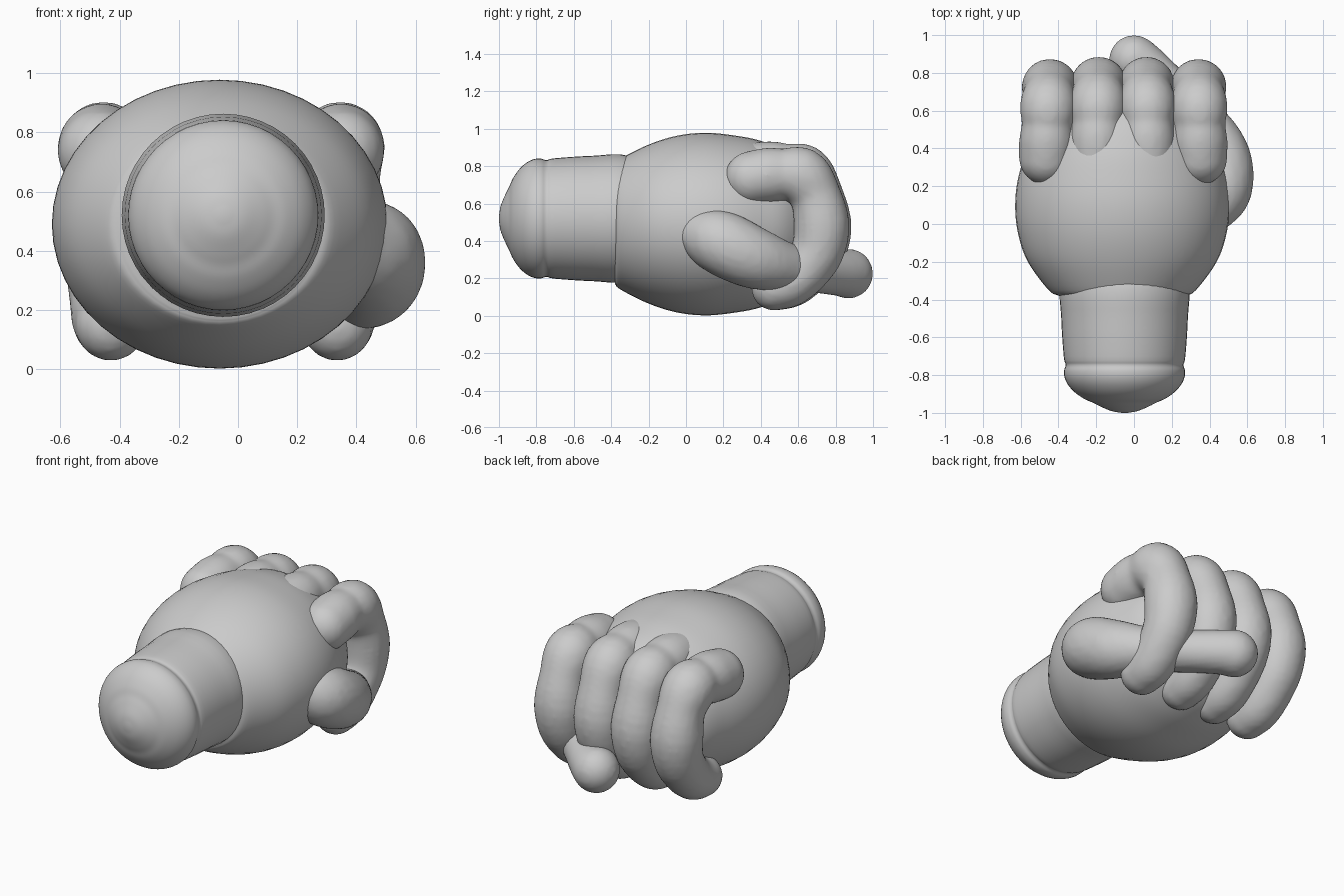
import bpy, bmesh, math
from mathutils import Vector, Matrix

cube = bpy.data.objects.get("Cube")
if cube:
    bpy.data.objects.remove(cube, do_unlink=True)

clay = bpy.data.materials.new("clay grey")
clay.use_nodes = True
GREY = (0.6, 0.6, 0.6, 1)
clay.diffuse_color = GREY
clay.node_tree.nodes["Principled BSDF"].inputs["Base Color"].default_value = GREY


def finish(name, bm):
    mesh = bpy.data.meshes.new(name)
    bmesh.ops.recalc_face_normals(bm, faces=bm.faces)
    for f in bm.faces:
        f.smooth = True
    bm.to_mesh(mesh)
    bm.free()
    mesh.materials.append(clay)
    obj = bpy.data.objects.new(name, mesh)
    bpy.context.collection.objects.link(obj)
    return obj


def spline(points, t):
    """Catmull-Rom value at t in 0..1 along the points."""
    pts = [Vector(p) for p in points]
    pts = [2 * pts[0] - pts[1]] + pts + [2 * pts[-1] - pts[-2]]
    pos = t * (len(points) - 1)
    i = min(int(pos), len(points) - 2)
    u = pos - i
    a, b, c, d = pts[i:i + 4]
    return 0.5 * (2 * b + (c - a) * u + (2 * a - 5 * b + 4 * c - d) * u * u
                  + (3 * b - a - 3 * c + d) * u ** 3)


def lathe(name, profile, cx, cz, sides=48):
    """Elliptical rings (y, rx, rz) swept along y, closed at both ends."""
    bm = bmesh.new()
    rings = []
    for y, rx, rz in profile:
        rings.append([bm.verts.new((cx + rx * math.cos(a), y, cz + rz * math.sin(a)))
                      for a in (math.tau * i / sides for i in range(sides))])
    for r0, r1 in zip(rings, rings[1:]):
        for i in range(sides):
            j = (i + 1) % sides
            bm.faces.new((r0[i], r0[j], r1[j], r1[i]))
    bm.faces.new(rings[0])
    bm.faces.new(rings[-1])
    return finish(name, bm)


def digit(name, path, steps=40):
    """Fleshy digit from (x, y, z, radius) points, fused into one skin."""
    bm = bmesh.new()
    for k in range(steps + 1):
        p = spline(path, k / steps)
        bmesh.ops.create_uvsphere(bm, u_segments=20, v_segments=12, radius=p[3],
                                  matrix=Matrix.Translation(p.to_3d()))
    obj = finish(name, bm)
    remesh = obj.modifiers.new("skin", 'REMESH')
    remesh.mode = 'VOXEL'
    remesh.voxel_size = 0.016
    remesh.use_smooth_shade = True
    soft = obj.modifiers.new("soften", 'SMOOTH')
    soft.iterations = 5
    return obj


# Wrist stump with a rolled rim and a domed end
wrist = [(-1.0, .015), (-.99, .07), (-.965, .13), (-.945, .17), (-.925, .215),
         (-.89, .265), (-.85, .3), (-.81, .318), (-.775, .32), (-.745, .312),
         (-.7, .322), (-.5, .335), (-.3, .333), (-.1, .2)]
wrist_rings = [spline(wrist, i / 52) for i in range(53)]
lathe("wrist", [(p[0], p[1], p[1]) for p in wrist_rings], -.05, .52)

# Rounded palm
palm = [(-.38, .335, .32), (-.35, .39, .35), (-.2, .5, .425), (-.05, .552, .472),
        (.1, .567, .488), (.25, .55, .475), (.4, .5, .445), (.55, .42, .38),
        (.68, .25, .24), (.72, .03, .03)]
lathe("palm", [spline(palm, i / 45) for i in range(46)], -.062, .49)

# Curled fingers, swollen between the joints; lift raises the inner knuckles
bend = [(.35, .735, .145), (.44, .75, .148), (.53, .755, .138), (.62, .745, .152),
        (.69, .645, .138), (.725, .49, .15), (.705, .35, .142), (.63, .24, .134),
        (.55, .175, .13), (.47, .15, .122)]
fingers = {"little_finger": (-.465, -.43, .0), "ring_finger": (-.195, -.18, .045),
           "middle_finger": (.075, .06, .045), "index_finger": (.35, .335, .0)}
for name, (x_top, x_tip, lift) in fingers.items():
    path = []
    for i, (y, z, r) in enumerate(bend):
        f = i / (len(bend) - 1)
        raised = lift * max(0, 1 - 2 * f)
        path.append((x_top + (x_tip - x_top) * f, y + lift / 4, z + raised, r))
    digit(name, path)

# Thumb tucked under the index finger, tip poking out past the middle finger
digit("thumb", [(.40, .065, .445, .125), (.455, .19, .39, .172), (.45, .36, .31, .165),
                (.36, .54, .26, .13), (.20, .70, .24, .12), (.07, .82, .23, .125),
                (.0, .868, .225, .133)])
